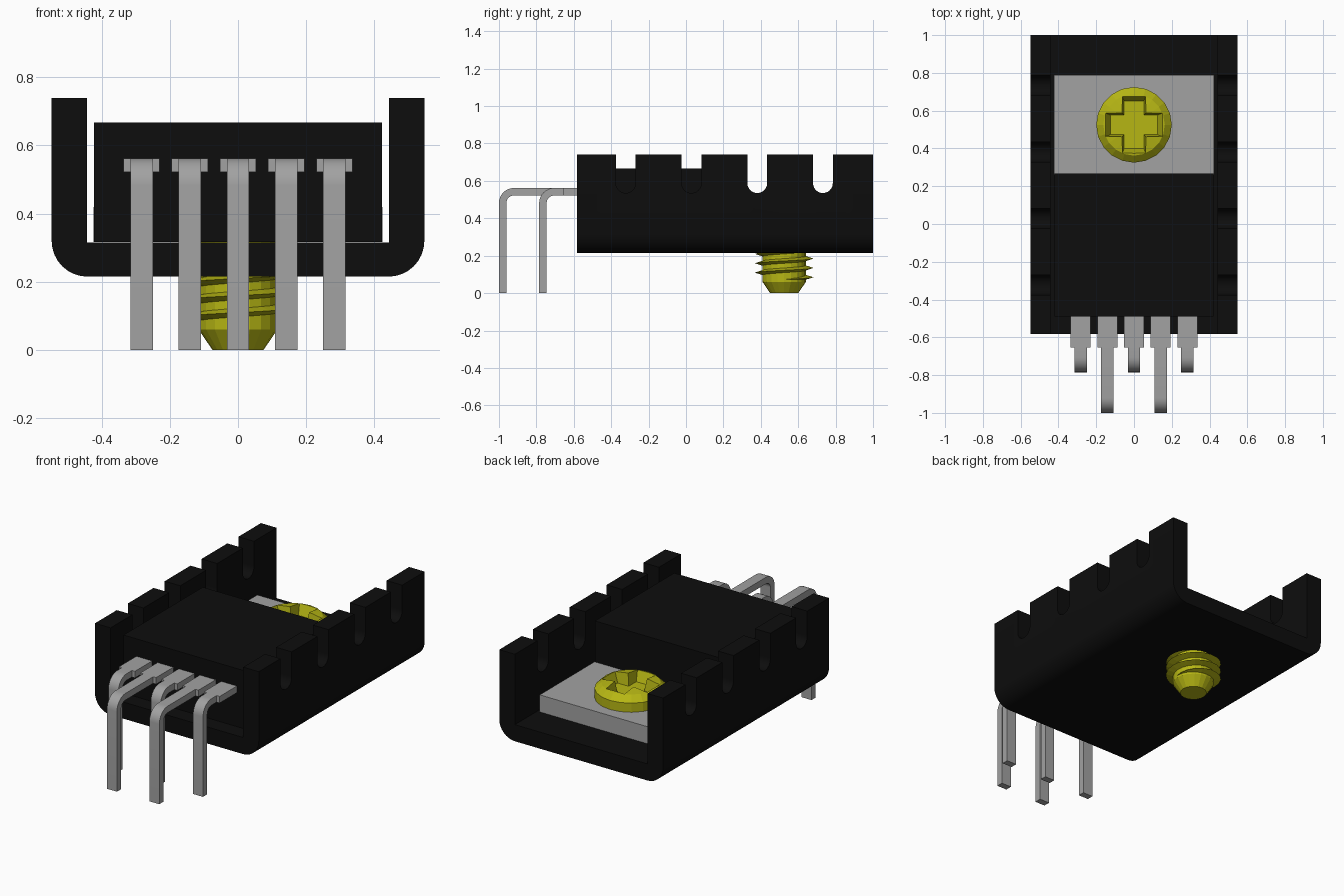
import bpy, bmesh, math
from mathutils import Vector

cube = bpy.data.objects.get("Cube")
if cube:
    bpy.data.objects.remove(cube, do_unlink=True)


def material(name, rgb):
    m = bpy.data.materials.new(name)
    m.use_nodes = True
    m.diffuse_color = (*rgb, 1)
    bsdf = m.node_tree.nodes["Principled BSDF"]
    bsdf.inputs["Base Color"].default_value = (*rgb, 1)
    bsdf.inputs["Roughness"].default_value = 0.6
    return m


BLACK = material("matte black", (0.004, 0.004, 0.004))
GREY = material("tinned grey", (0.36, 0.36, 0.36))
YELLOW = material("yellow zinc", (0.47, 0.47, 0.007))


def finish(name, bm, mat, smooth=False):
    bmesh.ops.recalc_face_normals(bm, faces=bm.faces)
    me = bpy.data.meshes.new(name)
    bm.to_mesh(me)
    bm.free()
    ob = bpy.data.objects.new(name, me)
    bpy.context.collection.objects.link(ob)
    me.materials.append(mat)
    bpy.ops.object.select_all(action="DESELECT")
    ob.select_set(True)
    bpy.context.view_layer.objects.active = ob
    if smooth:
        bpy.ops.object.shade_smooth_by_angle(angle=math.radians(35))
    return ob


def add_loft(bm, rings):
    """Join closed rings of points and cap both ends."""
    vs = [[bm.verts.new(p) for p in ring] for ring in rings]
    n = len(vs[0])
    for a, b in zip(vs, vs[1:]):
        for i in range(n):
            j = (i + 1) % n
            bm.faces.new((a[i], a[j], b[j], b[i]))
    bm.faces.new(vs[0])
    bm.faces.new(vs[-1])


def add_prism_x(bm, pts, x0, x1):
    """Extrude a (y, z) outline along x."""
    add_loft(bm, [[(x, y, z) for y, z in pts] for x in (x0, x1)])


def add_box(bm, x0, x1, y0, y1, z0, z1):
    add_prism_x(bm, [(y0, z0), (y1, z0), (y1, z1), (y0, z1)], x0, x1)


def arc(cx, cy, r, a0, a1, n=8):
    return [(cx + r * math.cos(math.radians(a0 + (a1 - a0) * i / n)),
             cy + r * math.sin(math.radians(a0 + (a1 - a0) * i / n)))
            for i in range(n + 1)]


def cut(target, cutter):
    cutter.hide_render = True
    mod = target.modifiers.new("cut", "BOOLEAN")
    mod.object = cutter
    mod.solver = "EXACT"
    bpy.ops.object.select_all(action="DESELECT")
    target.select_set(True)
    bpy.context.view_layer.objects.active = target
    bpy.ops.object.modifier_apply(modifier=mod.name)
    bpy.data.objects.remove(cutter, do_unlink=True)


# Heatsink: U channel with rounded outer corners
W, WI, Z0, ZF, ZT, R = 0.547, 0.443, 0.215, 0.315, 0.74, 0.105
outline = ([(-W, ZT)] + arc(-W + R, Z0 + R, R, 180, 270)
           + arc(W - R, Z0 + R, R, 270, 360)
           + [(W, ZT), (WI, ZT), (WI, ZF), (-WI, ZF), (-WI, ZT)])
bm = bmesh.new()
add_loft(bm, [[(x, y, z) for x, z in outline] for y in (-0.583, 1.0)])
heatsink = finish("heatsink", bm, BLACK)

# Round-bottomed slots through both walls
bm = bmesh.new()
for yc in (-0.322, 0.029, 0.381, 0.732):
    add_prism_x(bm, arc(yc, 0.588, 0.053, 180, 360, 12)
                + [(yc + 0.053, 0.9), (yc - 0.053, 0.9)], -0.7, 0.7)
cut(heatsink, finish("slot_cutter", bm, BLACK))
bpy.ops.object.shade_smooth_by_angle(angle=math.radians(35))

# Package body and mounting tab
bm = bmesh.new()
add_box(bm, -0.422, 0.422, -0.49, 0.267, 0.317, 0.667)
finish("package_body", bm, BLACK)
bm = bmesh.new()
add_box(bm, -0.424, 0.424, 0.26, 0.79, 0.317, 0.42)
finish("mounting_tab", bm, GREY)

# Bent leads, alternately short and long
TOP, T, RO = 0.562, 0.04, 0.08
for i in range(5):
    x = (i - 2) * 0.1415
    y = -1.0 if i % 2 else -0.785
    side = ([(-0.655, TOP)] + arc(y + RO, TOP - RO, RO, 90, 180)
            + [(y, 0), (y + T, 0)]
            + arc(y + RO, TOP - RO, RO - T, 180, 90) + [(-0.655, TOP - T)])
    bm = bmesh.new()
    add_prism_x(bm, side, x - 0.033, x + 0.033)
    add_box(bm, x - 0.053, x + 0.053, -0.655, -0.48, TOP - T, TOP)
    finish(f"lead_{i + 1}", bm, GREY, smooth=True)

# Screw: turned shank and domed head
SY, N = 0.525, 20
profile = [(0.075, 0), (0.116, 0.06), (0.116, 0.42), (0.2, 0.42),
           (0.2, 0.475), (0.163, 0.51), (0.09, 0.522), (0.03, 0.525)]
bm = bmesh.new()
add_loft(bm, [[(r * math.cos(2 * math.pi * k / N),
                SY + r * math.sin(2 * math.pi * k / N), z) for k in range(N)]
              for r, z in profile])
screw = finish("screw", bm, YELLOW)


# Tapered cross recess in the head
def cross(w, l, z):
    quarter = [(l, -w), (l, w), (w, w)]
    pts = []
    for k in range(4):
        c, s = ((1, 0), (0, 1), (-1, 0), (0, -1))[k]
        pts += [(a * c - b * s, SY + a * s + b * c, z) for a, b in quarter]
    return pts


bm = bmesh.new()
add_loft(bm, [cross(0.052, 0.125, 0.45), cross(0.066, 0.162, 0.54)])
cut(screw, finish("recess_cutter", bm, YELLOW))

# Helical thread, fading out at both ends
bm = bmesh.new()
turns, pitch, seg = 3.5, 0.05, 20
steps = int(turns * seg)
rings = []
for k in range(steps + 1):
    a = 2 * math.pi * k / seg
    z = 0.072 + pitch * k / seg
    f = min(1, k / 5 + 0.05, (steps - k) / 5 + 0.05)
    rings.append([(r * math.cos(a), SY + r * math.sin(a), z + dz)
                  for r, dz in ((0.108, -0.015 * f), (0.117 + 0.04 * f, 0),
                                (0.108, 0.015 * f))])
add_loft(bm, rings)
finish("screw_thread", bm, YELLOW)
